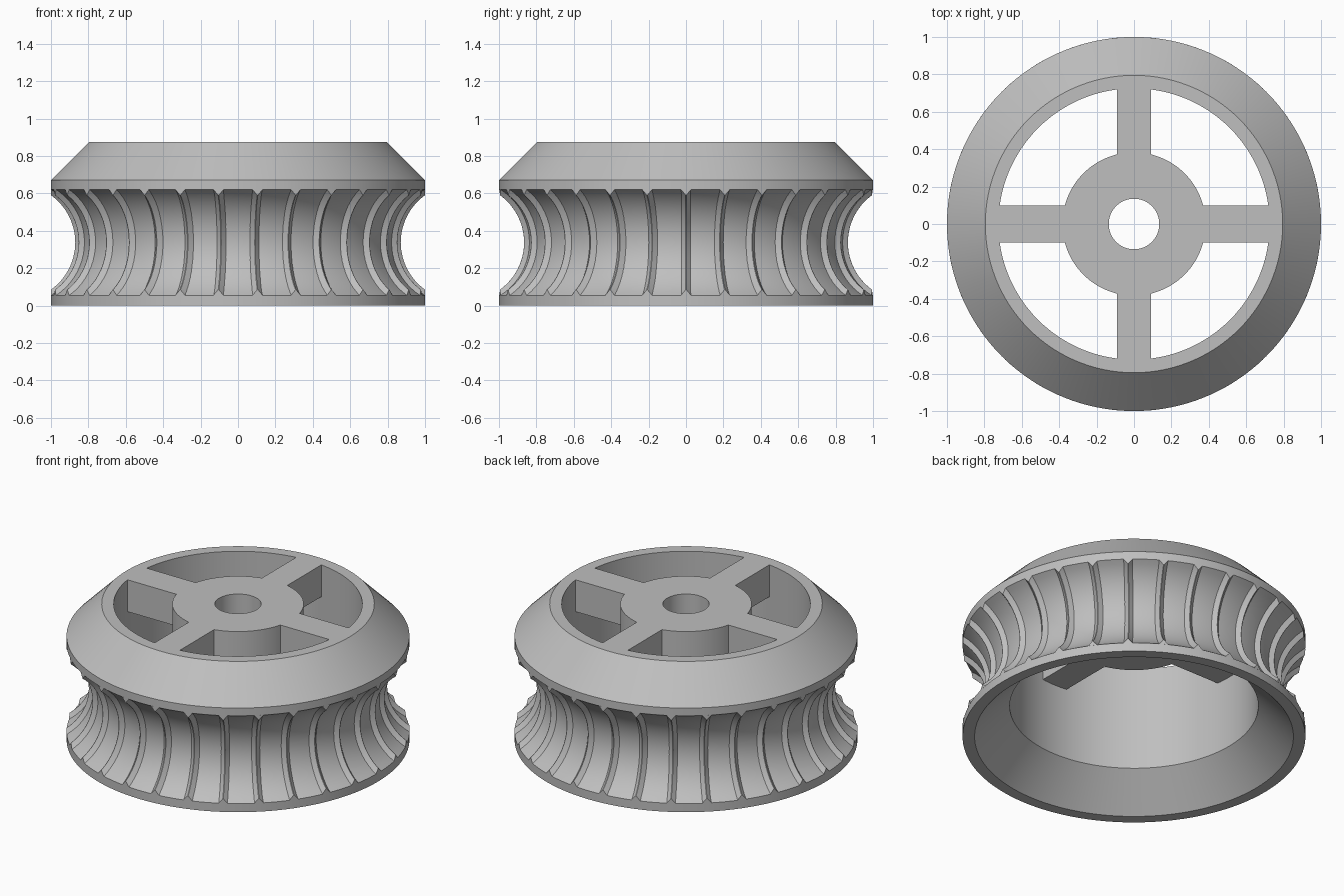
import bpy
import bmesh
from math import sin, cos, asin, sqrt, pi, tau, radians

cube = bpy.data.objects.get("Cube")
if cube:
    bpy.data.objects.remove(cube, do_unlink=True)

grey = bpy.data.materials.new("plain grey")
grey.use_nodes = True
GREY = (0.52, 0.52, 0.52, 1)
grey.diffuse_color = GREY
grey.node_tree.nodes["Principled BSDF"].inputs["Base Color"].default_value = GREY

SEGMENTS = 120
TOP, WEB_BOTTOM = 0.875, 0.67        # spoke and hub heights
RIM_INNER, HUB = 0.725, 0.383        # radii
LOW, HIGH = 0.055, 0.62              # edges of the concave tread
MID, HALF = (LOW + HIGH) / 2, (HIGH - LOW) / 2
ARC, RIB_HEIGHT = 0.335, 0.025       # tread arc radius, rib height
ARC_CENTRE = 1 + sqrt(ARC ** 2 - HALF ** 2)
RIBS, RIB_HALF = 30, 0.027


def finish(name, bm, smooth=True):
    bmesh.ops.recalc_face_normals(bm, faces=bm.faces)
    mesh = bpy.data.meshes.new(name)
    bm.to_mesh(mesh)
    bm.free()
    mesh.materials.append(grey)
    obj = bpy.data.objects.new(name, mesh)
    bpy.context.collection.objects.link(obj)
    if smooth:
        bpy.ops.object.select_all(action="DESELECT")
        obj.select_set(True)
        bpy.context.view_layer.objects.active = obj
        bpy.ops.object.shade_smooth_by_angle(angle=radians(25))
    return obj


def skin(bm, rings, closed):
    """Bridge successive rings of vertices with quads."""
    n = len(rings[0])
    pairs = list(zip(rings, rings[1:] + rings[:1])) if closed else list(zip(rings, rings[1:]))
    for a, b in pairs:
        for i in range(n):
            j = (i + 1) % n
            bm.faces.new((a[i], a[j], b[j], b[i]))


def revolve(name, profile):
    """Turn a closed (radius, height) outline around the z axis."""
    bm = bmesh.new()
    rings = []
    for s in range(SEGMENTS):
        a = tau * s / SEGMENTS
        rings.append([bm.verts.new((r * cos(a), r * sin(a), z)) for r, z in profile])
    skin(bm, rings, True)
    return finish(name, bm)


def arc_radius(dz, radius):
    return ARC_CENTRE - sqrt(radius ** 2 - dz ** 2)


# Rim with concave tread, sloped shoulder and flared underside
limit = asin(HALF / ARC)
steps = 20
tread = []
for i in range(steps + 1):
    dz = ARC * sin(limit * (2 * i / steps - 1))
    tread.append((arc_radius(dz, ARC), MID + dz))
revolve("rim", [(0.93, 0), (1, 0)] + tread + [
    (1, 0.67), (0.795, TOP), (RIM_INNER, TOP), (RIM_INNER, 0.206)])

# Hub with axle hole
revolve("hub", [(0.135, WEB_BOTTOM), (HUB, WEB_BOTTOM), (HUB, TOP), (0.135, TOP)])

# Four spokes with ends that follow the hub and the rim
for name, turn, half in (("right_spoke", 2, 0.098), ("left_spoke", 0, 0.098),
                         ("front_spoke", 3, 0.09), ("back_spoke", 1, 0.09)):
    outline = []
    for r, sign in ((HUB - 0.001, 1), (RIM_INNER + 0.001, -1)):
        for i in range(9):
            a = asin(half / r) * sign * (1 - i / 4) + turn * pi / 2
            outline.append((r * cos(a), r * sin(a)))
    bm = bmesh.new()
    rings = [[bm.verts.new((x, y, z)) for x, y in outline] for z in (WEB_BOTTOM, TOP)]
    skin(bm, rings, False)
    for ring in rings:
        bm.faces.new(ring)
    finish(name, bm, False)

# Ridged ribs across the tread, blending flush into both edge bands
crest = sqrt((ARC - RIB_HEIGHT) ** 2 - (ARC_CENTRE - 1) ** 2)
inner = [crest * sin(pi / 2 * (i / 10 - 1)) for i in range(21)]
stations = [-HALF, -(HALF + crest) / 2] + inner + [(HALF + crest) / 2, HALF]
bm = bmesh.new()
for k in range(RIBS):
    a = tau * k / RIBS
    rings = []
    for dz in stations:
        base = arc_radius(dz, ARC)
        tip = arc_radius(dz, ARC - RIB_HEIGHT)
        top = min(tip, 1)
        top_half = max(RIB_HALF * (tip - top) / (tip - base), 0.0015)
        section = ((base - 0.004, -RIB_HALF), (top, -top_half),
                   (top, top_half), (base - 0.004, RIB_HALF))
        rings.append([bm.verts.new((r * cos(a) - t * sin(a),
                                    r * sin(a) + t * cos(a), MID + dz))
                      for r, t in section])
    skin(bm, rings, False)
    bm.faces.new(rings[0])
    bm.faces.new(rings[-1])
finish("tread_ribs", bm)
